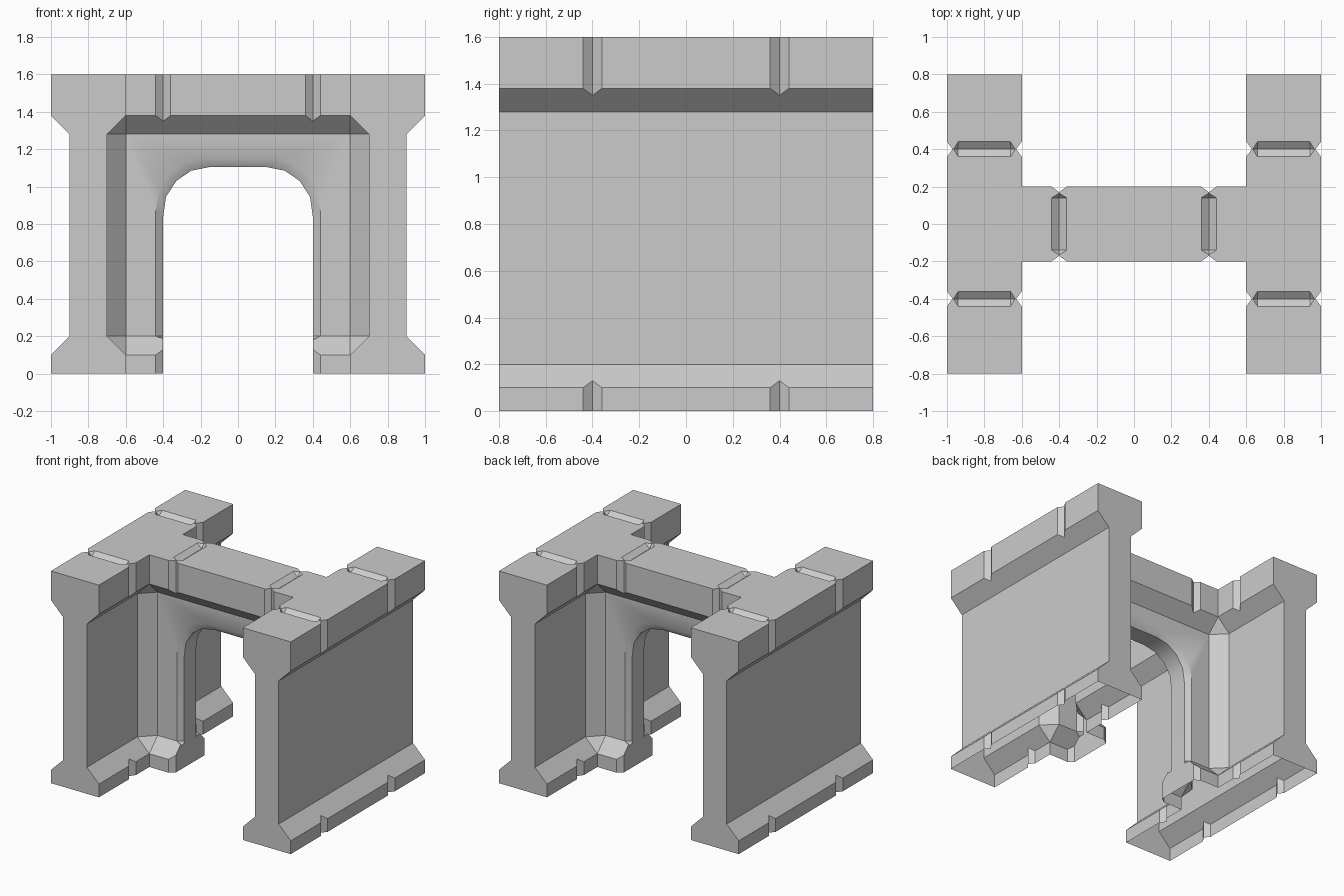
import bpy, bmesh, math

cube = bpy.data.objects.get("Cube")
if cube:
    bpy.data.objects.remove(cube, do_unlink=True)

stone = bpy.data.materials.new("grey_stone")
stone.use_nodes = True
GREY = (0.6, 0.6, 0.6, 1)
stone.diffuse_color = GREY
stone.node_tree.nodes["Principled BSDF"].inputs["Base Color"].default_value = GREY


def finish(bm, name):
    bmesh.ops.recalc_face_normals(bm, faces=bm.faces[:])
    mesh = bpy.data.meshes.new(name)
    bm.to_mesh(mesh)
    bm.free()
    ob = bpy.data.objects.new(name, mesh)
    bpy.context.collection.objects.link(ob)
    return ob


def loft(bm, rings):
    """Skin closed rings of equal length and cap both ends."""
    loops = [[bm.verts.new(p) for p in ring] for ring in rings]
    n = len(loops[0])
    for a, b in zip(loops, loops[1:]):
        for i in range(n):
            j = (i + 1) % n
            bm.faces.new((a[i], a[j], b[j], b[i]))
    bm.faces.new(loops[0])
    bm.faces.new(loops[-1])


def h_outline(quarter):
    """Mirror a quarter outline into a full H plan."""
    out = []
    for sx, sy in ((1, 1), (-1, 1), (-1, -1), (1, -1)):
        pts = quarter if sx * sy > 0 else quarter[::-1]
        out += [(sx * x, sy * y) for x, y in pts]
    return out


# Body: wide base and cornice, narrow walls with angled inner corners
wide = h_outline([(1, .8), (.6, .8), (.6, .2), (.6, .2)])
slim = h_outline([(.9, .8), (.7, .8), (.7, .2), (.6, .1)])
levels = [(0, wide), (.1, wide), (.2, slim), (1.28, slim), (1.38, wide), (1.6, wide)]
bm = bmesh.new()
loft(bm, [[(x, y, z) for x, y in plan] for z, plan in levels])
bmesh.ops.remove_doubles(bm, verts=bm.verts[:], dist=1e-4)
body = finish(bm, "gateway_walls")
body.data.materials.append(stone)

# Arch cutter: flares outward at the wall faces to chamfer the opening
inner = [(.4, -.1), (.4, .18), (.4, .2), (.4, .84), (.385, .945),
         (.33, 1.03), (.25, 1.085), (.15, 1.105)]
outer = [(.4, -.1), (.4, .18), (.44, .2), (.44, .87), (.42, .985),
         (.37, 1.067), (.29, 1.126), (.2, 1.15)]
bm = bmesh.new()
rings = []
for y, half in ((-.3, inner), (-.13, inner), (-.1, outer), (-.07, inner),
                (.07, inner), (.1, outer), (.13, inner), (.3, inner)):
    outline = half + [(-x, z) for x, z in reversed(half)]
    rings.append([(x, y, z) for x, z in outline])
loft(bm, rings)
arch = finish(bm, "arch_cutter")

# Joint cutter: V grooves down the sides and closed V grooves on top
bm = bmesh.new()


def column(x, y, rx, ry):
    plan = [(x + rx, y), (x, y + ry), (x - rx, y), (x, y - ry)]
    loft(bm, [[(px, py, z) for px, py in plan] for z in (-.1, 1.7)])


def top_groove(cx, cy, along_x):
    pts = []
    for s in (1, -1):
        pts += [(s * .165, 0, 0), (s * .14, .04, 0), (s * .14, -.04, 0),
                (s * .14, 0, -.03), (s * .14, 0, .03)]
    verts = [bm.verts.new((cx + (u if along_x else v), cy + (v if along_x else u), 1.6 + w))
             for u, v, w in pts]
    bmesh.ops.convex_hull(bm, input=verts)


for sx in (1, -1):
    for sy in (1, -1):
        column(sx, sy * .4, .03, .04)
        column(sx * .6, sy * .4, .03, .04)
        column(sx * .4, sy * .2, .04, .03)
        top_groove(sx * .8, sy * .4, True)
    top_groove(sx * .4, 0, False)
joints = finish(bm, "joint_cutter")

# Cut the opening and the joints
bpy.ops.object.select_all(action='DESELECT')
bpy.context.view_layer.objects.active = body
body.select_set(True)
for cutter in (arch, joints):
    cutter.hide_render = True
    mod = body.modifiers.new(cutter.name, 'BOOLEAN')
    mod.operation = 'DIFFERENCE'
    mod.solver = 'EXACT'
    mod.object = cutter
    bpy.ops.object.modifier_apply(modifier=mod.name)
    bpy.data.objects.remove(cutter, do_unlink=True)

# Leave the hollow underside open
bm = bmesh.new()
bm.from_mesh(body.data)
under = [f for f in bm.faces if all(v.co.z < .001 for v in f.verts)]
bmesh.ops.delete(bm, geom=under, context='FACES')
for f in bm.faces:
    f.material_index = 0
bm.to_mesh(body.data)
bm.free()

bpy.ops.object.shade_smooth_by_angle(angle=math.radians(31))
